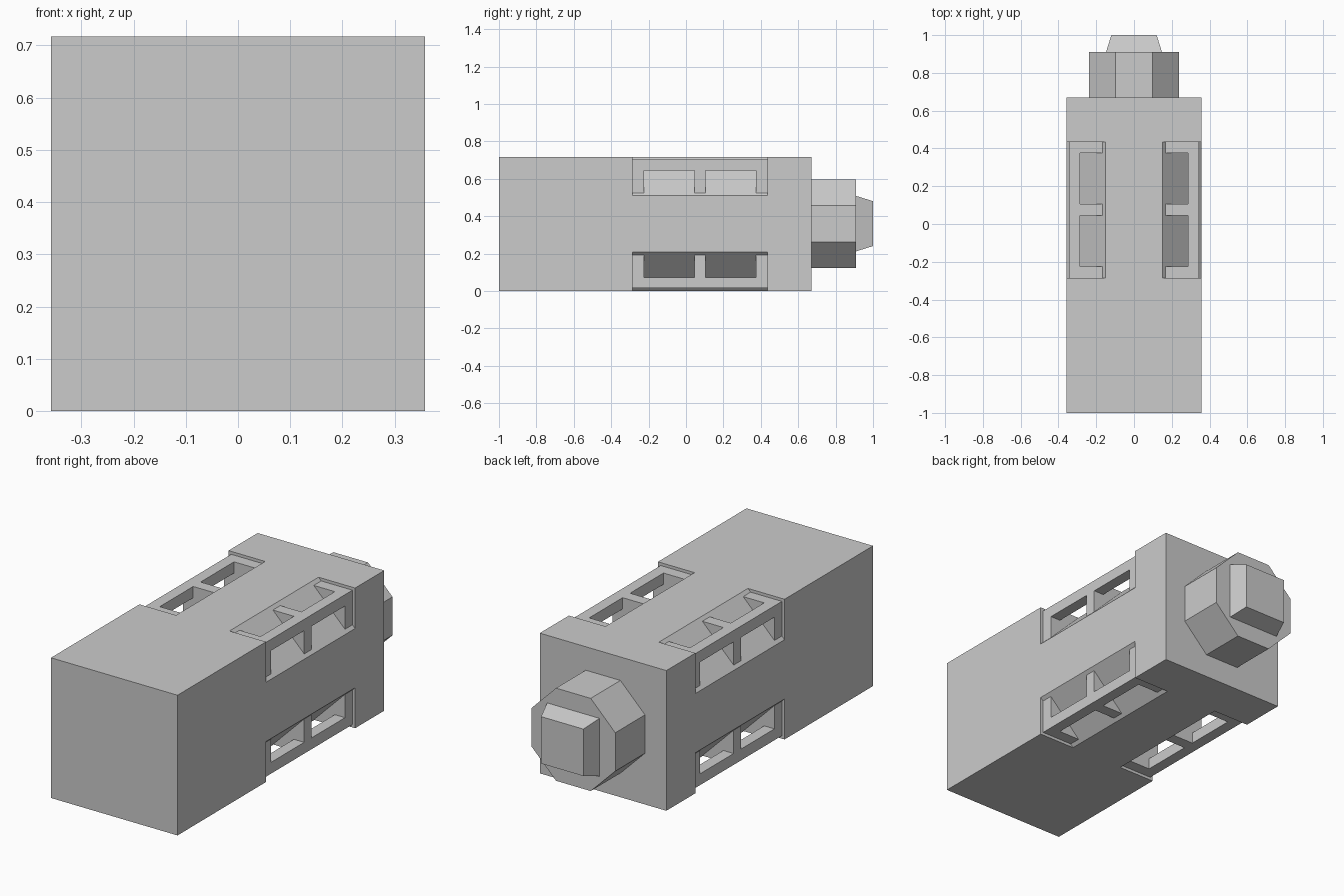
import bpy, bmesh, math

if "Cube" in bpy.data.objects:
    bpy.data.objects.remove(bpy.data.objects["Cube"])

W, H = 0.358, 0.717           # half width and height of the body
Y0, Y1 = -0.285, 0.435        # extent of the corner vents
CUT, RIM, BAR = 0.207, 0.015, 0.073


def prism(bm, ring0, y0, ring1, y1):
    """Loft between two (x, z) outlines along y."""
    a = [bm.verts.new((x, y0, z)) for x, z in ring0]
    b = [bm.verts.new((x, y1, z)) for x, z in ring1]
    n = len(a)
    bm.faces.new(a)
    bm.faces.new(b[::-1])
    for i in range(n):
        bm.faces.new((a[i], b[i], b[(i + 1) % n], a[(i + 1) % n]))


def finish(bm, name):
    bmesh.ops.recalc_face_normals(bm, faces=bm.faces)
    me = bpy.data.meshes.new(name)
    bm.to_mesh(me)
    bm.free()
    ob = bpy.data.objects.new(name, me)
    bpy.context.collection.objects.link(ob)
    return ob


def rect(hx, hz, cz):
    return [(-hx, cz - hz), (hx, cz - hz), (hx, cz + hz), (-hx, cz + hz)]


def corner_cutter(name, outline, spans):
    """Repeat a corner-relative outline at all four long edges."""
    bm = bmesh.new()
    for sx in (-1, 1):
        for sz in (-1, 1):
            ring = [(sx * (W - u), H / 2 + sz * (H / 2 - v)) for u, v in outline]
            for a, b in spans:
                prism(bm, ring, a, ring, b)
    ob = finish(bm, name)
    ob.hide_render = True
    ob.hide_viewport = False
    ob.display_type = 'WIRE'
    return ob


# Main body
bm = bmesh.new()
prism(bm, rect(W, H / 2, H / 2), -1.0, rect(W, H / 2, H / 2), 0.67)
body = finish(bm, "body")

# Shallow recess around each corner vent, then the slanted window openings
e = 0.05
rim = corner_cutter("rim_cutter", [
    (RIM, RIM), (RIM, CUT - RIM), (-e, CUT + e), (-e, -e),
    (CUT + e, -e), (CUT - RIM, RIM)], [(Y0, Y1)])
windows = corner_cutter("window_cutter", [
    (BAR, BAR), (-e, BAR), (-e, CUT + e), (CUT + e, -e), (BAR, -e)],
    [(Y0 + 0.06, 0.045), (0.105, Y1 - 0.06)])
for cutter in (rim, windows):
    mod = body.modifiers.new(cutter.name, 'BOOLEAN')
    mod.operation = 'DIFFERENCE'
    mod.solver = 'EXACT'
    mod.object = cutter
    bpy.context.view_layer.objects.active = body
    bpy.ops.object.modifier_apply(modifier=mod.name)
    bpy.data.objects.remove(cutter)

# Octagonal collar at the back
bm = bmesh.new()
r = 0.237 / math.cos(math.pi / 8)
octagon = [(r * math.cos(math.pi * (i + 0.5) / 4),
            0.36 + r * math.sin(math.pi * (i + 0.5) / 4)) for i in range(8)]
prism(bm, octagon, 0.67, octagon, 0.91)
finish(bm, "collar")

# Tapered plug on the collar
bm = bmesh.new()
prism(bm, rect(0.148, 0.148, 0.36), 0.91, rect(0.12, 0.12, 0.36), 1.0)
finish(bm, "end_plug")
